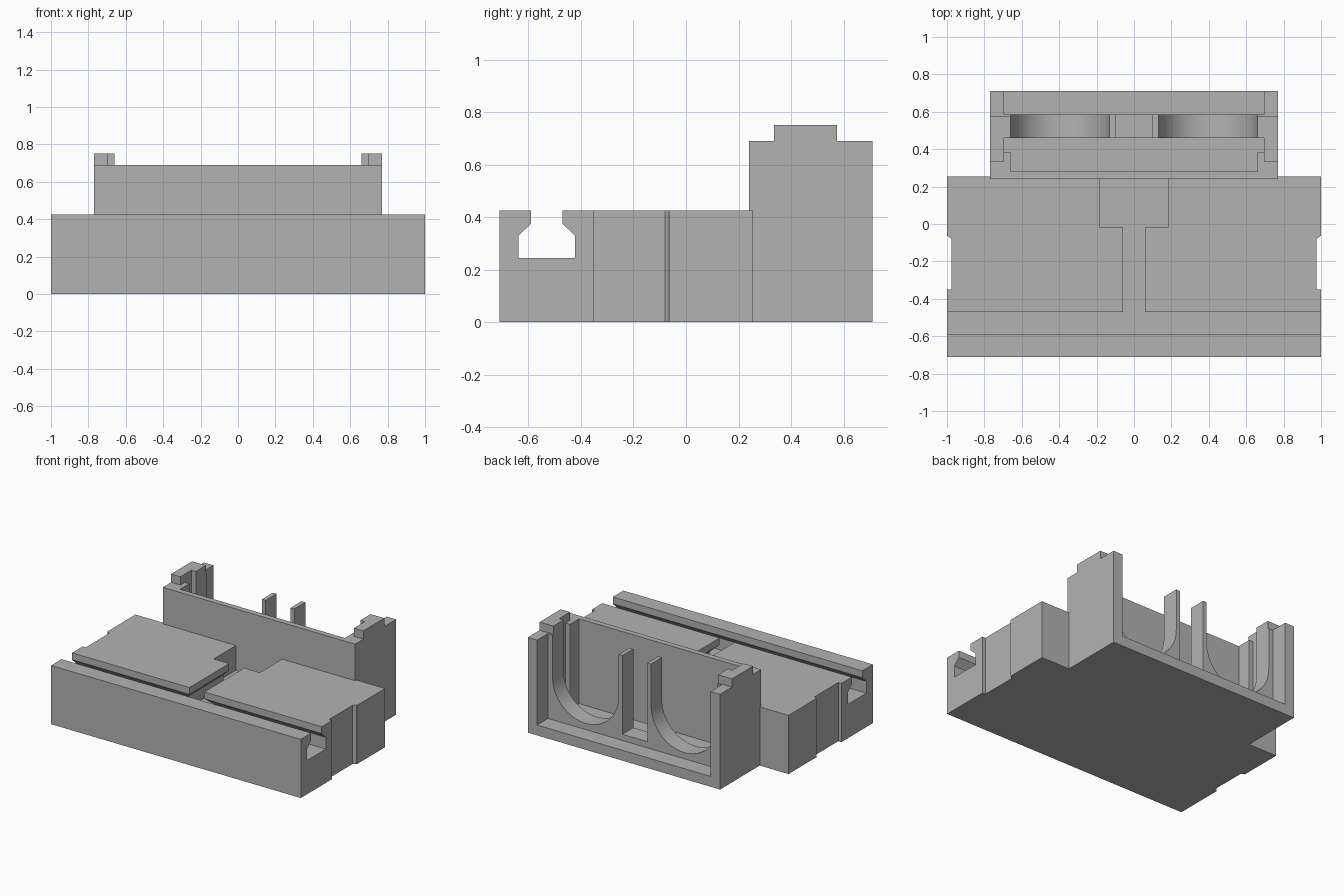
import bpy, bmesh, math
from mathutils import Vector

if "Cube" in bpy.data.objects:
    bpy.data.objects.remove(bpy.data.objects["Cube"])

grey = bpy.data.materials.new("plain_grey")
grey.diffuse_color = (0.45, 0.45, 0.45, 1)
grey.use_nodes = True
grey.node_tree.nodes["Principled BSDF"].inputs["Base Color"].default_value = grey.diffuse_color


def prism(name, pts, axis, lo, hi):
    """Extrude a 2D outline along an axis: x takes (y,z), y takes (x,z), z takes (x,y)."""
    def at(p, t):
        return {"x": (t, p[0], p[1]), "y": (p[0], t, p[1]), "z": (p[0], p[1], t)}[axis]
    bm = bmesh.new()
    face = bm.faces.new([bm.verts.new(at(p, lo)) for p in pts])
    ext = bmesh.ops.extrude_face_region(bm, geom=[face])
    moved = [v for v in ext["geom"] if isinstance(v, bmesh.types.BMVert)]
    bmesh.ops.translate(bm, verts=moved, vec=Vector(at((0, 0), hi - lo)))
    bmesh.ops.recalc_face_normals(bm, faces=bm.faces[:])
    me = bpy.data.meshes.new(name)
    bm.to_mesh(me)
    bm.free()
    me.materials.append(grey)
    ob = bpy.data.objects.new(name, me)
    bpy.context.collection.objects.link(ob)
    return ob


def box(name, x0, x1, y0, y1, z0, z1):
    return prism(name, [(x0, y0), (x1, y0), (x1, y1), (x0, y1)], "z", z0, z1)


def combine(target, other, op):
    mod = target.modifiers.new(op.lower(), "BOOLEAN")
    mod.operation, mod.solver, mod.object = op, "EXACT", other
    bpy.context.view_layer.objects.active = target
    bpy.ops.object.modifier_apply(modifier=mod.name)
    bpy.data.objects.remove(other)


def mirrored(half):
    """Close a right-hand outline with its reflection in x."""
    return half + [(-x, z) for x, z in reversed(half)]


def t_slot(centre):
    half = [(0.107, 0.245), (0.107, 0.33), (0.06, 0.375), (0.06, 0.5)]
    return [(centre + a, z) for a, z in mirrored(half)]


# Front block with clamping slots and shallow side recesses
block = box("fixture_body", -1, 1, -0.71, 0.255, 0, 0.425)
combine(block, prism("cross_slot", t_slot(-0.53), "x", -1.1, 1.1), "DIFFERENCE")
combine(block, prism("centre_slot", t_slot(0), "y", -0.53, 0.1), "DIFFERENCE")
combine(block, box("drop_in_pocket", -0.185, 0.185, -0.015, 0.3, 0.245, 0.5), "DIFFERENCE")
for s in (-1, 1):
    notch = [(1.05, -0.35), (0.975, -0.35), (0.975, -0.08), (0.995, -0.065), (1.05, -0.065)]
    combine(block, prism("side_recess", [(s * x, y) for x, y in notch], "z", -0.1, 0.6), "DIFFERENCE")

# Rear housing: walls open to the back, over a floor
walls = mirrored([(0.77, 0.24), (0.77, 0.71), (0.695, 0.71), (0.695, 0.385),
                  (0.66, 0.385), (0.66, 0.28)])
# the outline runs round the outside, so start it at the front corners
combine(block, prism("housing_walls", walls, "z", 0, 0.69), "UNION")
combine(block, box("housing_floor", -0.77, 0.77, 0.24, 0.71, 0, 0.075), "UNION")

# Twin round-bottomed cradle
arc = [(0.395 + 0.265 * math.cos(a), 0.385 - 0.265 * math.sin(a))
       for a in (math.pi * i / 32 for i in range(33))]
cradle = mirrored([(0.72, 0.05), (0.72, 0.69), (0.66, 0.69)] + arc +
                  [(0.13, 0.69), (0.10, 0.69), (0.10, 0.12)])
combine(block, prism("cradle", cradle, "y", 0.46, 0.585), "UNION")

# Raised caps on the side walls
for s in (-1, 1):
    cap = [(0.77, 0.335), (0.77, 0.575), (0.66, 0.575), (0.66, 0.46), (0.695, 0.46), (0.695, 0.335)]
    combine(block, prism("wall_cap", [(s * x, y) for x, y in cap], "z", 0.65, 0.75), "UNION")

bpy.ops.object.select_all(action="DESELECT")
block.select_set(True)
bpy.context.view_layer.objects.active = block
bpy.ops.object.shade_smooth_by_angle(angle=math.radians(30))
